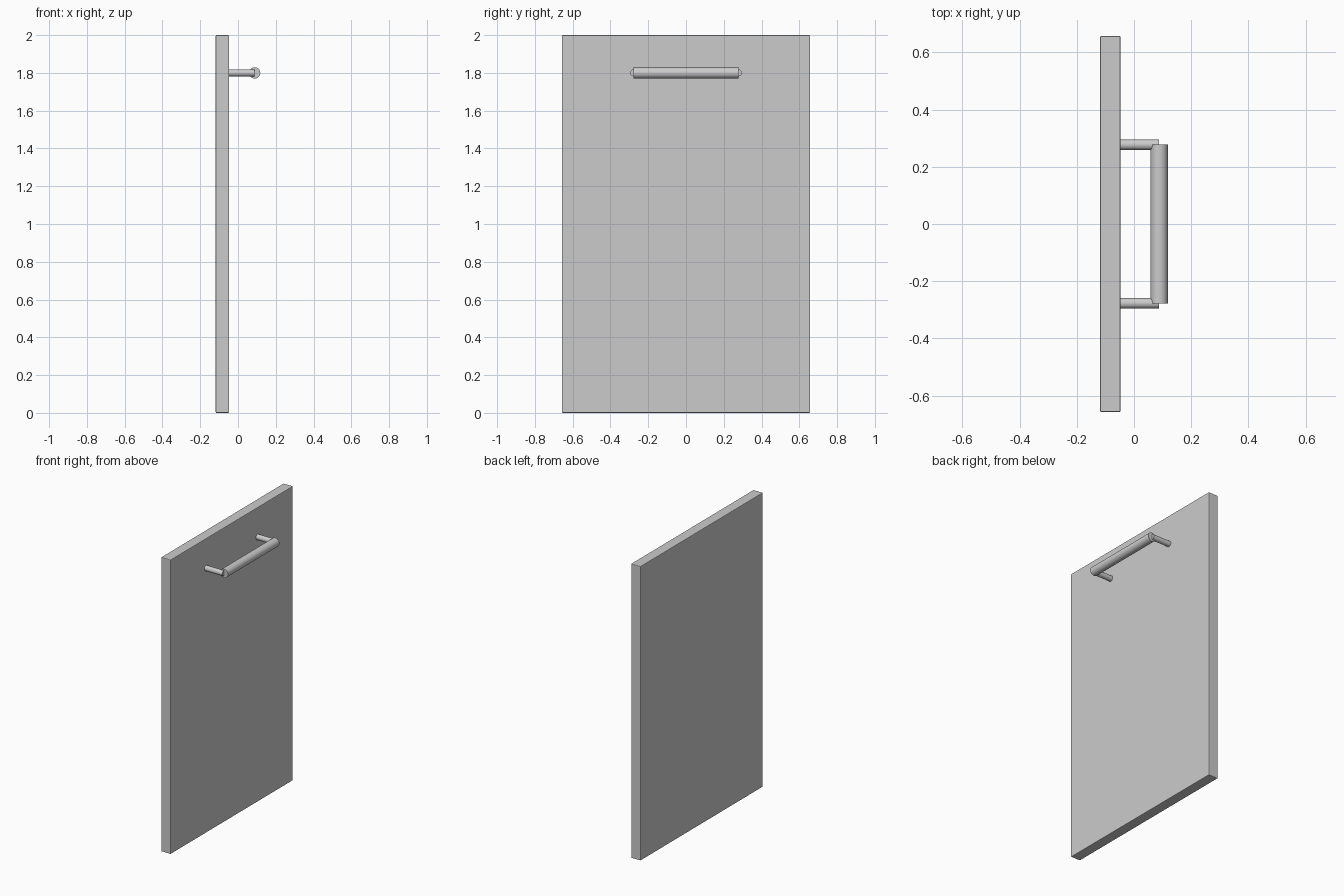
import bpy
from math import pi

if "Cube" in bpy.data.objects:
    bpy.data.objects.remove(bpy.data.objects["Cube"])

HANDLE_Z = 1.80
BAR_X = 0.088
POST_Y = 0.277
FACE_X = -0.047   # outer face of the panel


def rod(name, radius, length, location, rotation):
    bpy.ops.mesh.primitive_cylinder_add(vertices=32, radius=radius, depth=length,
                                        location=location, rotation=rotation)
    obj = bpy.context.object
    obj.name = name
    bpy.ops.object.shade_smooth_by_angle()
    return obj


# Door panel with slightly eased edges
bpy.ops.mesh.primitive_cube_add(size=1, location=(-0.0825, 0, 1))
panel = bpy.context.object
panel.name = "door_panel"
panel.scale = (0.071, 1.314, 2.0)
bpy.ops.object.transform_apply(location=False, rotation=False, scale=True)
bevel = panel.modifiers.new("eased_edges", "BEVEL")
bevel.width = 0.004
bevel.segments = 2

# Handle grip bar
rod("handle_bar", 0.03, 2 * POST_Y, (BAR_X, 0, HANDLE_Z), (pi / 2, 0, 0))

# Two posts joining the bar to the panel
for side, name in ((-1, "handle_post_left"), (1, "handle_post_right")):
    rod(name, 0.0185, BAR_X - FACE_X,
        ((BAR_X + FACE_X) / 2, side * POST_Y, HANDLE_Z), (0, pi / 2, 0))
